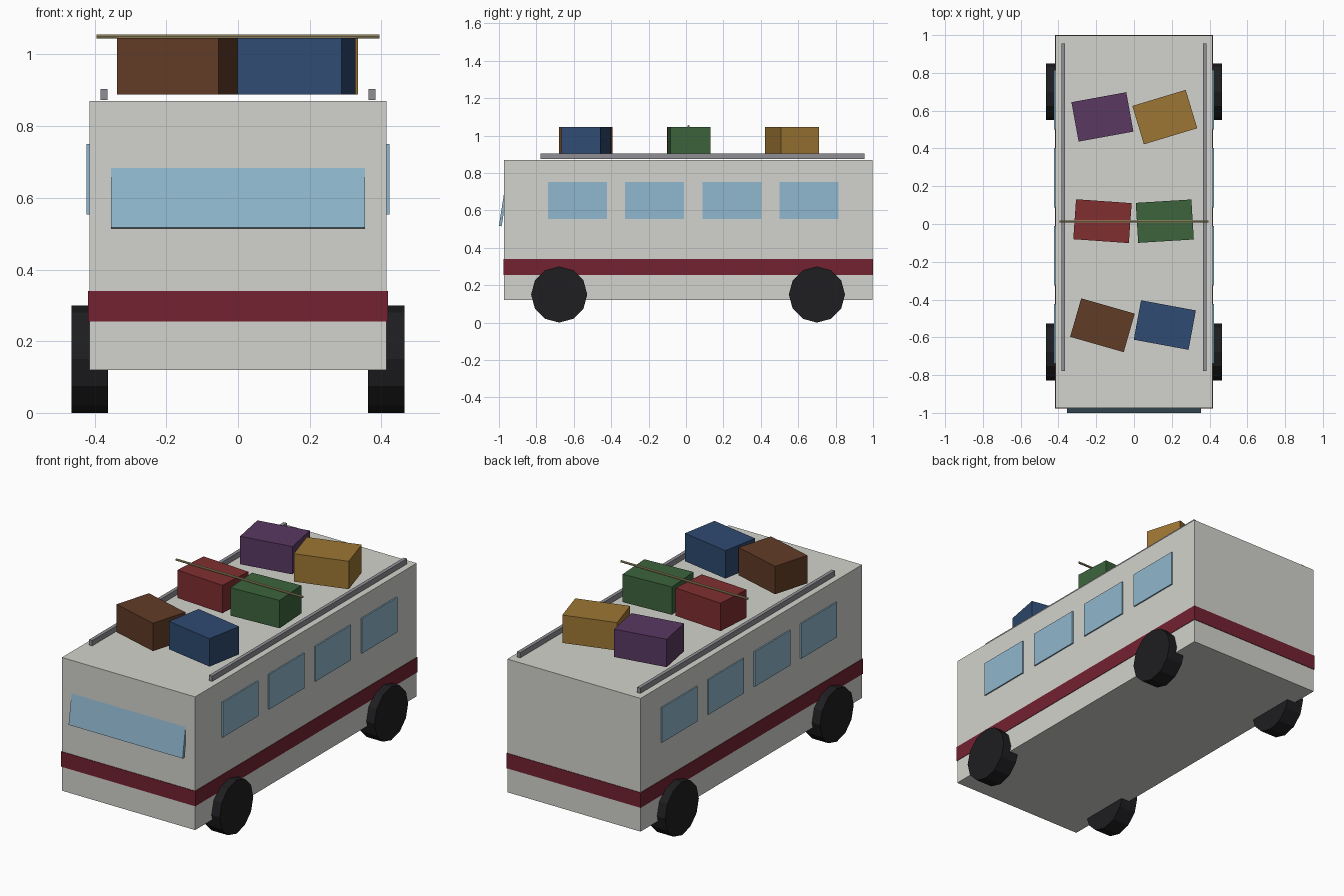
import bpy
from math import radians, pi

if "Cube" in bpy.data.objects:
    bpy.data.objects.remove(bpy.data.objects["Cube"])


def material(name, rgb):
    m = bpy.data.materials.new(name)
    m.diffuse_color = (*rgb, 1)
    m.use_nodes = True
    m.node_tree.nodes["Principled BSDF"].inputs["Base Color"].default_value = m.diffuse_color
    return m


CREAM = material("cream_paint", (0.65, 0.65, 0.61))
MAROON = material("maroon_paint", (0.17, 0.016, 0.03))
GLASS = material("glass", (0.28, 0.48, 0.62))
RUBBER = material("rubber", (0.013, 0.013, 0.015))
METAL = material("rail_metal", (0.28, 0.28, 0.30))
WOOD = material("pole_wood", (0.40, 0.33, 0.16))


def box(name, centre, size, mat, rot=(0, 0, 0)):
    bpy.ops.mesh.primitive_cube_add(size=1, location=centre, rotation=rot)
    ob = bpy.context.object
    ob.name = name
    ob.scale = size
    ob.data.materials.append(mat)
    return ob


def rod(name, centre, radius, length, sides, mat):
    # cylinder lying along x
    bpy.ops.mesh.primitive_cylinder_add(vertices=sides, radius=radius, depth=length,
                                        location=centre, rotation=(0, pi / 2, 0))
    ob = bpy.context.object
    ob.name = name
    ob.data.materials.append(mat)
    return ob


# body shell and wrap-around stripe
box("body", (0, 0.0115, 0.495), (0.83, 1.971, 0.75), CREAM)
box("stripe", (0, 0.0115, 0.298), (0.836, 1.977, 0.085), MAROON)

# raked windscreen, bottom edge standing proud of the nose
box("windscreen", (0, -0.977, 0.617), (0.71, 0.015, 0.205), GLASS, (radians(-9), 0, 0))

for side, s in (("left", -1), ("right", 1)):
    # side windows
    for i in range(4):
        box(f"{side}_window_{i + 1}", (s * 0.4145, -0.581 + i * 0.413, 0.652),
            (0.016, 0.316, 0.197), GLASS)
    # wheels
    for end, y in (("front", -0.678), ("rear", 0.70)):
        rod(f"{end}_{side}_wheel", (s * 0.414, y, 0.15), 0.15, 0.102, 12, RUBBER)
    # roof rails
    box(f"{side}_roof_rail", (s * 0.374, 0.0885, 0.8885), (0.02, 1.733, 0.03), METAL)

# roof luggage: name, x, y, turn in degrees, colour
LUGGAGE = [
    ("brown", -0.167, -0.536, -16.0, (0.12, 0.045, 0.020)),
    ("blue", 0.163, -0.535, -10.5, (0.028, 0.07, 0.17)),
    ("red", -0.167, 0.015, -4.0, (0.22, 0.028, 0.03)),
    ("green", 0.163, 0.015, 3.5, (0.045, 0.125, 0.045)),
    ("purple", -0.167, 0.567, 10.3, (0.10, 0.04, 0.12)),
    ("gold", 0.163, 0.566, 16.8, (0.34, 0.18, 0.034)),
]
for name, x, y, turn, rgb in LUGGAGE:
    box(f"{name}_suitcase", (x, y, 0.9675), (0.295, 0.212, 0.157),
        material(f"{name}_case", rgb), (0, 0, radians(turn)))

# tie-down pole across the luggage
rod("tie_pole", (0, 0.013, 1.05), 0.006, 0.79, 8, WOOD)
